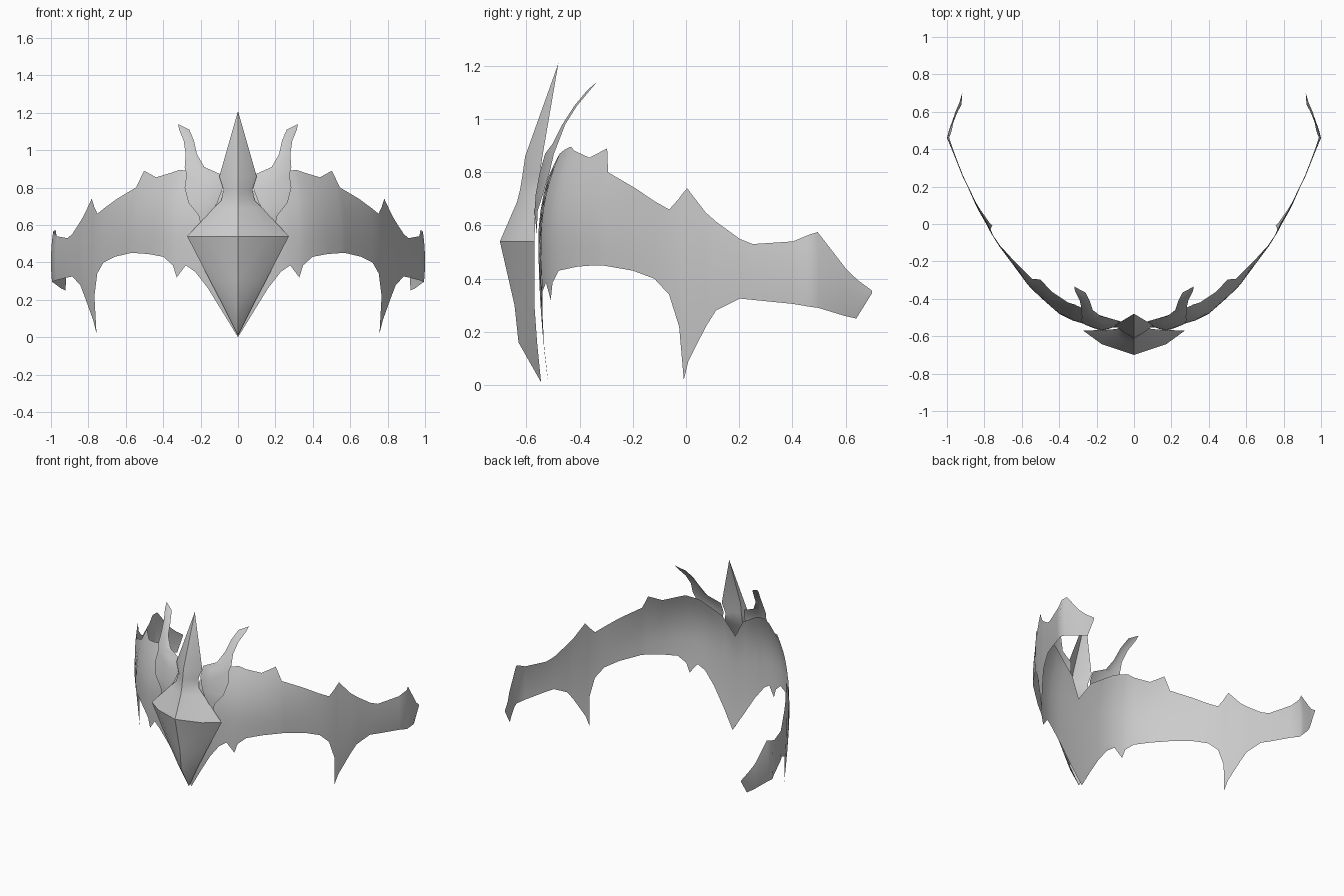
import bpy, bmesh, math
from mathutils import Vector

cube = bpy.data.objects.get("Cube")
if cube:
    bpy.data.objects.remove(cube, do_unlink=True)

# One pale metal for the whole headpiece
metal = bpy.data.materials.new("pale_grey_metal")
metal.use_nodes = True
colour = (0.6, 0.6, 0.6, 1)
metal.diffuse_color = colour
metal.node_tree.nodes["Principled BSDF"].inputs["Base Color"].default_value = colour


def sheet(name, columns, angle):
    """Skin a grid of points as a sheet, mirrored across the middle."""
    bm = bmesh.new()
    grid = [[bm.verts.new(p) for p in column] for column in columns]
    for left, right in zip(grid, grid[1:]):
        for i in range(len(left) - 1):
            bm.faces.new((left[i], right[i], right[i + 1], left[i + 1]))
    bmesh.ops.remove_doubles(bm, verts=bm.verts, dist=0.0005)
    mesh = bpy.data.meshes.new(name)
    bm.to_mesh(mesh)
    bm.free()
    mesh.materials.append(metal)
    obj = bpy.data.objects.new(name, mesh)
    bpy.context.collection.objects.link(obj)
    mirror = obj.modifiers.new("mirror", 'MIRROR')
    mirror.use_clip = True
    mirror.merge_threshold = 0.001
    bpy.ops.object.select_all(action='DESELECT')
    obj.select_set(True)
    bpy.context.view_layer.objects.active = obj
    bpy.ops.object.modifier_apply(modifier=mirror.name)
    bpy.ops.object.shade_smooth_by_angle(angle=math.radians(angle))
    return obj


# Band: x, y, top edge and bottom edge, from the brow to the rear tip
band = [
    (0, -.555, .65, 0), (.08, -.555, .78, .13), (.16, -.55, .83, .26),
    (.23, -.545, .87, .35), (.28, -.53, .885, .385), (.33, -.515, .895, .32),
    (.35, -.505, .895, .385), (.4, -.48, .88, .43), (.48, -.41, .855, .445),
    (.55, -.345, .89, .45), (.575, -.315, .8, .45), (.66, -.2, .74, .43),
    (.72, -.12, .69, .4), (.755, -.065, .66, .34), (.775, -.03, .7, .22),
    (.78, -.02, .715, .02), (.79, 0, .74, .09), (.83, .07, .65, .22),
    (.85, .11, .615, .28), (.89, .2, .55, .325), (.915, .25, .53, .32),
    (.975, .4, .54, .305), (1, .46, .565, .295), (.99, .5, .575, .29),
    (.955, .6, .44, .26), (.935, .645, .395, .25), (.92, .7, .355, .345),
]
ROWS = 10


def band_column(i):
    """One upright strip of the band, leaning inward above and below its belly."""
    x, y, top, bottom = band[i]
    before, after = band[max(i - 1, 0)], band[min(i + 1, len(band) - 1)]
    along = Vector((after[0] - before[0], after[1] - before[1], 0)).normalized()
    inward = Vector((-along.y, along.x, 0)) if i else Vector((0, 1, 0))
    belly = .55 - .15 * min(max(y + .5, 0), 1)
    rear = .02 + .12 * max(y, 0)
    front = rear + .09 * min(max(-y - .1, 0) / .35, 1)
    points = []
    for r in range(ROWS + 1):
        z = bottom + (top - bottom) * r / ROWS
        lean = (front if z > belly else rear) * ((z - belly) / .4) ** 2
        p = Vector((x, y, z)) + inward * lean
        if i == 0:
            p.x = 0
        points.append(p)
    return points


sheet("band", [band_column(i) for i in range(len(band))], 60)

# Centre crest: height, half width, ridge depth, edge depth
crest = [
    (.01, 0, -.545, -.545), (.16, .075, -.63, -.56), (.3, .148, -.645, -.57),
    (.54, .272, -.7, -.57), (.69, .13, -.635, -.565), (.73, .09, -.625, -.56),
    (.79, .078, -.615, -.55), (.86, .1, -.605, -.54), (1.21, 0, -.48, -.48),
]


def crest_strip(f):
    return [(w * f, ridge + (edge - ridge) * f - .1 * w * math.sin(math.pi * f), z)
            for z, w, ridge, edge in crest]


sheet("centre_crest", [crest_strip(f) for f in (0, .63, 1)], 30)

# Side horns: height, inner x, outer x, ridge depth
horn = [
    (.56, .19, .19, -.56), (.65, .15, .21, -.57), (.72, .11, .265, -.565),
    (.8, .08, .285, -.55), (.87, .09, .275, -.53), (.91, .18, .285, -.5),
    (.98, .22, .28, -.465), (1.05, .235, .29, -.42), (1.11, .26, .315, -.37),
    (1.14, .32, .32, -.335),
]


def horn_strip(f):
    return [(a + (b - a) * f, y + .5 * (b - a) * (f - .4) ** 2, z)
            for z, a, b, y in horn]


sheet("side_horns", [horn_strip(f) for f in (0, .4, 1)], 50)
